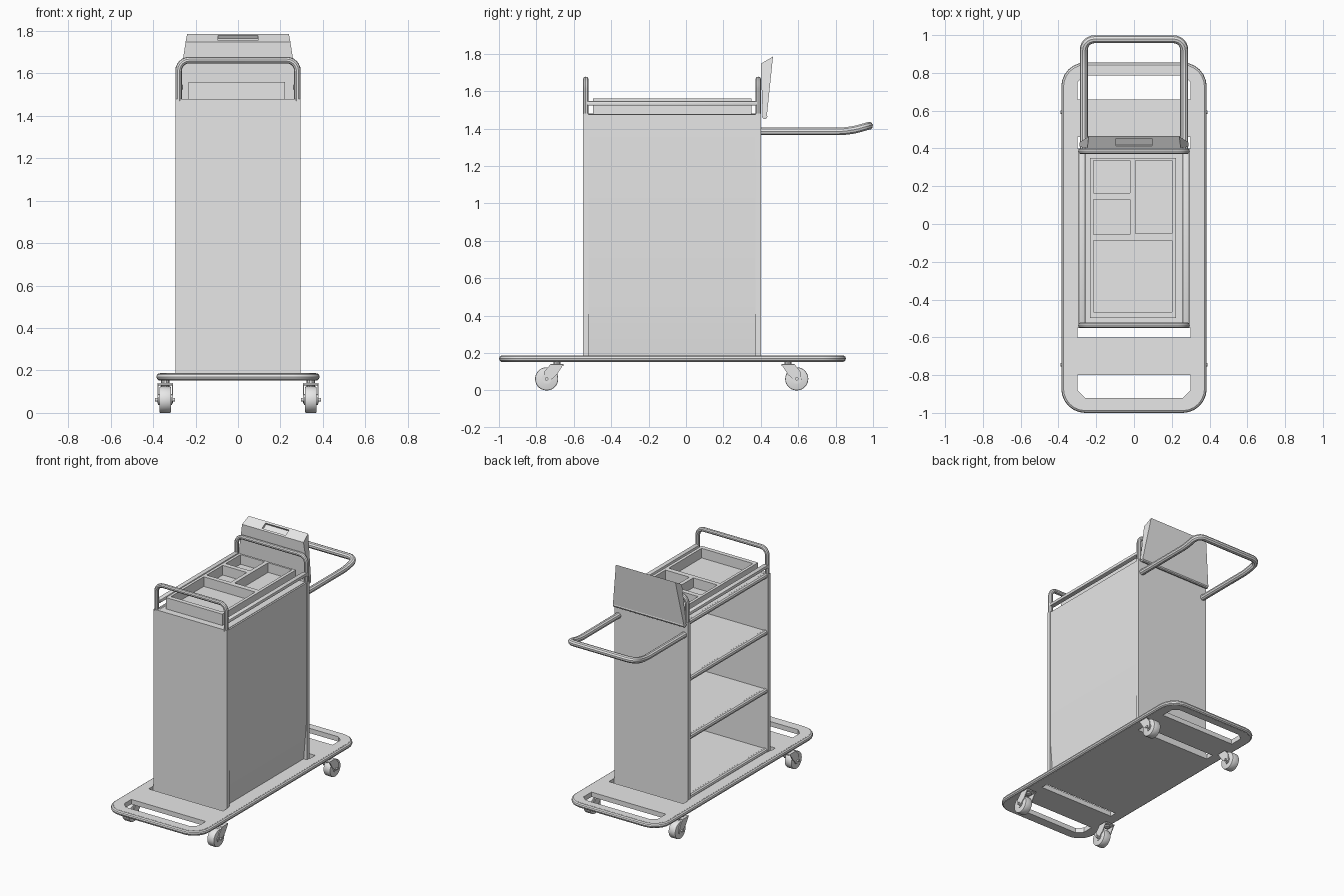
import bpy
import bmesh
import math
from mathutils import Vector, Matrix

if "Cube" in bpy.data.objects:
    bpy.data.objects.remove(bpy.data.objects["Cube"], do_unlink=True)

grey = bpy.data.materials.new("light_grey")
grey.use_nodes = True
GREY = (0.8, 0.8, 0.8, 1)
grey.diffuse_color = GREY
grey.node_tree.nodes["Principled BSDF"].inputs["Base Color"].default_value = GREY
parts = []


def finish(name, bm):
    bmesh.ops.recalc_face_normals(bm, faces=bm.faces[:])
    mesh = bpy.data.meshes.new(name)
    bm.to_mesh(mesh)
    bm.free()
    mesh.materials.append(grey)
    ob = bpy.data.objects.new(name, mesh)
    bpy.context.collection.objects.link(ob)
    parts.append(ob)


def box(name, x, y, z, bevel=0):
    """Box from three (low, high) ranges."""
    bm = bmesh.new()
    size = [r[1] - r[0] for r in (x, y, z)]
    mid = [sum(r) / 2 for r in (x, y, z)]
    bmesh.ops.create_cube(bm, size=1, matrix=Matrix.Translation(mid) @ Matrix.Diagonal((*size, 1)))
    if bevel:
        bmesh.ops.bevel(bm, geom=bm.edges[:], offset=bevel, segments=2, profile=0.5, affect='EDGES')
    finish(name, bm)


def extrude_all(bm, push):
    new = bmesh.ops.extrude_face_region(bm, geom=bm.faces[:], use_keep_orig=True)["geom"]
    bmesh.ops.translate(bm, vec=push, verts=[v for v in new if isinstance(v, bmesh.types.BMVert)])


def prism(name, outline, push):
    """Flat outline of 3D points extruded by a vector."""
    bm = bmesh.new()
    bm.faces.new([bm.verts.new(p) for p in outline])
    extrude_all(bm, push)
    finish(name, bm)


def plate(name, loops, z0, z1):
    """Horizontal plate: first loop is the outline, the others are holes."""
    bm = bmesh.new()
    edges = []
    for loop in loops:
        vs = [bm.verts.new((p[0], p[1], z0)) for p in loop]
        edges += [bm.edges.new((vs[i - 1], vs[i])) for i in range(len(vs))]
    bmesh.ops.triangle_fill(bm, edges=edges, use_beauty=True)
    extrude_all(bm, (0, 0, z1 - z0))
    finish(name, bm)


def fillet(points, radius, closed=False, steps=6):
    """Round the corners of a path."""
    pts = [Vector(p) for p in points]
    out = []
    for i, c in enumerate(pts):
        if not closed and i in (0, len(pts) - 1):
            out.append(c)
            continue
        a = (pts[i - 1] - c).normalized() * radius
        b = (pts[(i + 1) % len(pts)] - c).normalized() * radius
        for k in range(steps + 1):
            t = math.pi / 2 * k / steps
            out.append(c + a * (1 - math.sin(t)) + b * (1 - math.cos(t)))
    return out


def pipe(name, path, radius, closed=False):
    curve = bpy.data.curves.new(name, 'CURVE')
    curve.dimensions = '3D'
    curve.bevel_depth = radius
    curve.bevel_resolution = 3
    curve.use_fill_caps = True
    spline = curve.splines.new('POLY')
    spline.points.add(len(path) - 1)
    for sp, p in zip(spline.points, path):
        sp.co = (*p, 1)
    spline.use_cyclic_u = closed
    curve.materials.append(grey)
    ob = bpy.data.objects.new(name, curve)
    bpy.context.collection.objects.link(ob)
    bpy.ops.object.select_all(action='DESELECT')
    ob.select_set(True)
    bpy.context.view_layer.objects.active = ob
    bpy.ops.object.convert(target='MESH')
    parts.append(bpy.context.view_layer.objects.active)


def cylinder(name, centre, radius, width, bevel=0):
    """Cylinder lying along x."""
    bm = bmesh.new()
    bmesh.ops.create_cone(bm, cap_ends=True, segments=28, radius1=radius, radius2=radius, depth=width,
                          matrix=Matrix.Translation(centre) @ Matrix.Rotation(math.pi / 2, 4, 'Y'))
    if bevel:
        rim = [e for e in bm.edges if abs(e.verts[0].co.x - e.verts[1].co.x) < 1e-4]
        bmesh.ops.bevel(bm, geom=rim, offset=bevel, segments=2, profile=0.5, affect='EDGES')
    finish(name, bm)


def rect(x0, x1, y0, y1, z=0):
    return [(x0, y0, z), (x1, y0, z), (x1, y1, z), (x0, y1, z)]


def slot(inner, shoulder, outer, cut):
    """Hand slot whose outer corners are cut off."""
    half = [(0.3, inner), (0.3, shoulder), (0.3 - cut, outer)]
    return half + [(-x, y) for x, y in reversed(half)]


# Base deck with slots and a rounded bumper rim
R = 0.0175
rim = fillet(rect(-0.385 + R, 0.385 - R, -1 + R, 0.855 - R, 0.17), 0.11, True)
gaps = [rect(-0.3, 0.3, *y) for y in ((0.4, 0.46), (-0.6, -0.55))]
plate("base_deck", [rim, *gaps, slot(0.66, 0.75, 0.785, 0.04), slot(-0.8, -0.88, -0.92, 0.04)],
      0.17 - R, 0.17 + R)
pipe("base_rim", rim, R, True)

# End panels with hoop handles above
for end, y0, y1 in (("front", -0.55, -0.522), ("back", 0.372, 0.4)):
    box(end + "_panel", (-0.295, 0.295), (y0, y1), (0.18, 1.48))
    ym = (y0 + y1) / 2
    hoop = [(-0.28, ym, 1.47), (-0.28, ym, 1.662), (0.28, ym, 1.662), (0.28, ym, 1.47)]
    pipe(end + "_hoop", fillet(hoop, 0.05), 0.0155)

# Closed left side panel, tucked in at the foot
side = [(0.268, 0.18), (0.292, 0.47), (0.292, 1.475), (0.277, 1.475), (0.277, 0.47), (0.253, 0.18)]
prism("side_panel", [(x, -0.524, z) for x, z in side], (0, 0.898, 0))

# Shelves with a rolled lip on the open right side
for name, z in (("floor", 0.205), ("lower", 0.64), ("middle", 1.065), ("top", 1.478)):
    box(name + "_shelf", (-0.275, 0.28 if z > 0.4 else 0.26), (-0.525, 0.375), (z - 0.02, z))
    pipe(name + "_shelf_lip", [(-0.272, -0.525, z - 0.014), (-0.272, 0.375, z - 0.014)], 0.019)

# Side rails around the tray
for name, x in (("left", 0.276), ("right", -0.276)):
    box(name + "_rail", (x - 0.018, x + 0.018), (-0.53, 0.38), (1.523, 1.547), 0.006)

# Organiser tray with four compartments
cells = [rect(-0.214, -0.02, 0.165, 0.335), rect(-0.214, -0.02, -0.055, 0.13),
         rect(0.008, 0.2, -0.05, 0.335), rect(-0.214, 0.2, -0.465, -0.088)]
plate("tray_body", [rect(-0.234, 0.222, -0.497, 0.35)] + cells, 1.49, 1.56)
box("tray_floor", (-0.234, 0.222), (-0.497, 0.35), (1.475, 1.49))

# Wedge-shaped lid behind the back hoop, with a grip recess on top
bm = bmesh.new()
rings = [[bm.verts.new((s * w, y, z)) for w, y, z in
          ((0.29, 0.41, 1.465), (0.247, 0.4, 1.747), (0.24, 0.465, 1.785), (0.287, 0.432, 1.465))] for s in (-1, 1)]
for ring in rings:
    bm.faces.new(ring)
walls = [bm.faces.new((rings[0][i - 1], rings[0][i], rings[1][i], rings[1][i - 1])) for i in range(4)]
bmesh.ops.recalc_face_normals(bm, faces=bm.faces[:])
top = walls[2]
bmesh.ops.inset_individual(bm, faces=[top], thickness=0.02)
for v in top.verts:
    v.co.x = math.copysign(0.095, v.co.x)
normal = top.normal.copy()
grip = bmesh.ops.extrude_discrete_faces(bm, faces=[top])["faces"][0]
bmesh.ops.translate(bm, vec=normal * -0.015, verts=grip.verts[:])
finish("lid", bm)
pipe("lid_hinge", [(-0.285, 0.421, 1.465), (0.285, 0.421, 1.465)], 0.014)

# Push handle
arm = [(0.265, 0.385, 1.385), (0.265, 0.87, 1.385), (0.265, 0.978, 1.415)]
grip_path = arm + [(-x, y, z) for x, y, z in reversed(arm)]
pipe("push_handle", fillet(grip_path, 0.055), 0.0215)

# Swivel casters
fork = [(-0.035, 0.14), (0.035, 0.14), (0.068, 0.1), (0.072, 0.055), (0.045, 0.045), (0, 0.085)]
for sx, side_name in ((1, "left"), (-1, "right")):
    for end, stem, axle in (("front", -0.69, -0.745), ("back", 0.545, 0.592)):
        x = sx * 0.343
        name = end + "_" + side_name + "_caster_"
        d = math.copysign(1, axle - stem)
        cylinder(name + "wheel", (x, axle, 0.062), 0.062, 0.056, 0.006)
        cylinder(name + "hub", (x, axle, 0.062), 0.026, 0.066)
        cylinder(name + "axle", (x, axle, 0.062), 0.009, 0.094)
        pipe(name + "stem", [(x, stem, 0.12), (x, stem, 0.16)], 0.02)
        box(name + "crown", (x - 0.037, x + 0.037), (stem - 0.035, stem + 0.035), (0.13, 0.141), 0.003)
        for s in (-1, 1):
            prism(name + "fork", [(x + s * 0.031, stem + d * y, z) for y, z in fork], (s * 0.006, 0, 0))

# Smooth rounded parts, keeping sharp edges
bpy.ops.object.select_all(action='DESELECT')
for ob in parts:
    ob.select_set(True)
bpy.context.view_layer.objects.active = parts[0]
bpy.ops.object.shade_smooth_by_angle(angle=math.radians(35))
